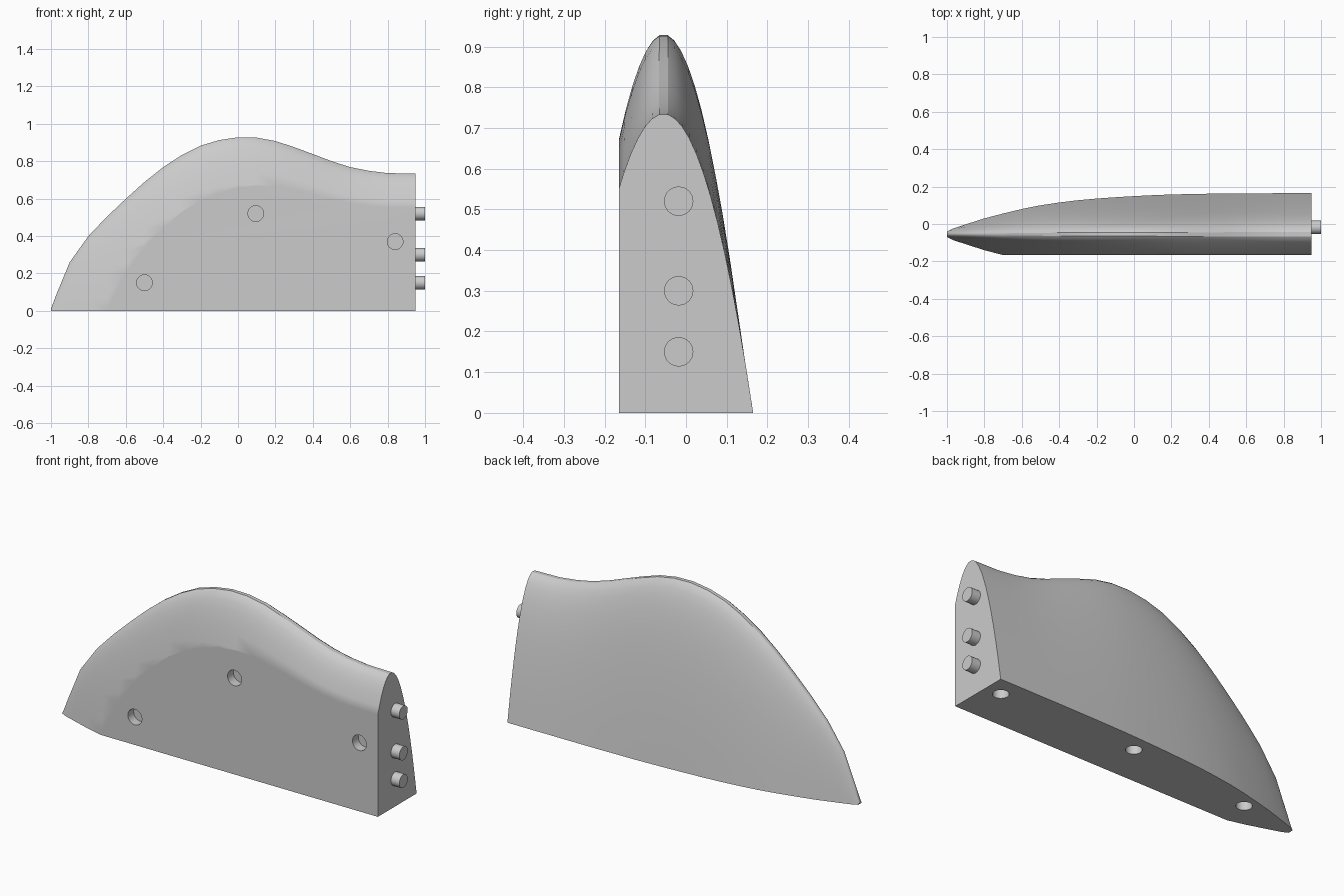
import bpy
import bmesh
from mathutils import Matrix, Vector

cube = bpy.data.objects.get("Cube")
if cube:
    bpy.data.objects.remove(cube, do_unlink=True)

grey = bpy.data.materials.new("light grey")
grey.use_nodes = True
colour = (0.6, 0.6, 0.6, 1)
grey.diffuse_color = colour
grey.node_tree.nodes["Principled BSDF"].inputs["Base Color"].default_value = colour

RIDGE_Y = -0.055      # centre line of the crest
FLAT_Y = -0.165       # plane of the flat front face
END_X = 0.95          # plane of the pegged end
DEPTH = 0.05          # hole depth and peg length

# Stations along the body: x, crest height, half width at the base
STATIONS = [
    (-1, 0.01, 0.015), (-0.97, 0.09, 0.03), (-0.9, 0.26, 0.053),
    (-0.8, 0.4, 0.085), (-0.7, 0.505, 0.111), (-0.6, 0.6, 0.135),
    (-0.5, 0.69, 0.155), (-0.4, 0.77, 0.17), (-0.3, 0.835, 0.182),
    (-0.2, 0.885, 0.191), (-0.1, 0.915, 0.198), (0, 0.93, 0.204),
    (0.1, 0.928, 0.209), (0.2, 0.91, 0.213), (0.3, 0.877, 0.215),
    (0.4, 0.84, 0.217), (0.5, 0.802, 0.218), (0.6, 0.77, 0.219),
    (0.7, 0.75, 0.219), (0.8, 0.738, 0.22), (END_X, 0.735, 0.22),
]


def add_object(name, bm):
    bmesh.ops.recalc_face_normals(bm, faces=bm.faces)
    mesh = bpy.data.meshes.new(name)
    bm.to_mesh(mesh)
    bm.free()
    mesh.materials.append(grey)
    obj = bpy.data.objects.new(name, mesh)
    bpy.context.collection.objects.link(obj)
    return obj


def add_rod(bm, centre, axis, radius, length):
    turn = Vector((0, 0, 1)).rotation_difference(Vector(axis)).to_matrix().to_4x4()
    bmesh.ops.create_cone(bm, cap_ends=True, segments=32, radius1=radius, radius2=radius,
                          depth=length, matrix=Matrix.Translation(centre) @ turn)


def smooth(obj):
    bpy.ops.object.select_all(action="DESELECT")
    obj.select_set(True)
    bpy.context.view_layer.objects.active = obj
    bpy.ops.object.shade_smooth_by_angle(angle=0.52)


# Body: parabolic sections with a narrow flat crest, lofted along x
STEPS = 12
half = [0.05 + 0.95 * i / STEPS for i in range(STEPS + 1)]
params = [-s for s in reversed(half)] + half
bm = bmesh.new()
rings = []
for x, height, width in STATIONS:
    rings.append([bm.verts.new((x, RIDGE_Y + s * width, height * (1 - s * s))) for s in params])
for a, b in zip(rings, rings[1:]):
    for i in range(len(params)):
        j = (i + 1) % len(params)
        bm.faces.new((a[i], a[j], b[j], b[i]))
bm.faces.new(rings[0])
bm.faces.new(rings[-1])
bmesh.ops.recalc_face_normals(bm, faces=bm.faces)

# Flat front face
bmesh.ops.bisect_plane(bm, geom=bm.verts[:] + bm.edges[:] + bm.faces[:], dist=1e-5,
                       plane_co=(0, FLAT_Y, 0), plane_no=(0, -1, 0), clear_outer=True)
bmesh.ops.holes_fill(bm, edges=[e for e in bm.edges if e.is_boundary], sides=0)
body = add_object("body", bm)

# Shallow round holes in the front face and the base
bm = bmesh.new()
for x, z in ((-0.5, 0.15), (0.095, 0.52), (0.84, 0.37)):
    add_rod(bm, (x, FLAT_Y, z), (0, 1, 0), 0.042, 2 * DEPTH)
for x, y in ((0.86, 0.058), (0.05, 0.058), (-0.68, -0.012)):
    add_rod(bm, (x, y, 0), (0, 0, 1), 0.039, 2 * DEPTH)
cutter = add_object("hole_cutter", bm)
cutter.hide_render = True

cut = body.modifiers.new("holes", "BOOLEAN")
cut.operation = "DIFFERENCE"
cut.solver = "EXACT"
cut.object = cutter
bpy.context.view_layer.objects.active = body
bpy.ops.object.modifier_apply(modifier=cut.name)
bpy.data.objects.remove(cutter, do_unlink=True)
smooth(body)
weighted = body.modifiers.new("even shading", "WEIGHTED_NORMAL")
weighted.keep_sharp = True

# Pegs on the end face
for name, z in (("lower_peg", 0.15), ("middle_peg", 0.3), ("upper_peg", 0.52)):
    bm = bmesh.new()
    add_rod(bm, (END_X + DEPTH / 2 - 0.005, -0.018, z), (1, 0, 0), 0.036, DEPTH + 0.01)
    smooth(add_object(name, bm))
